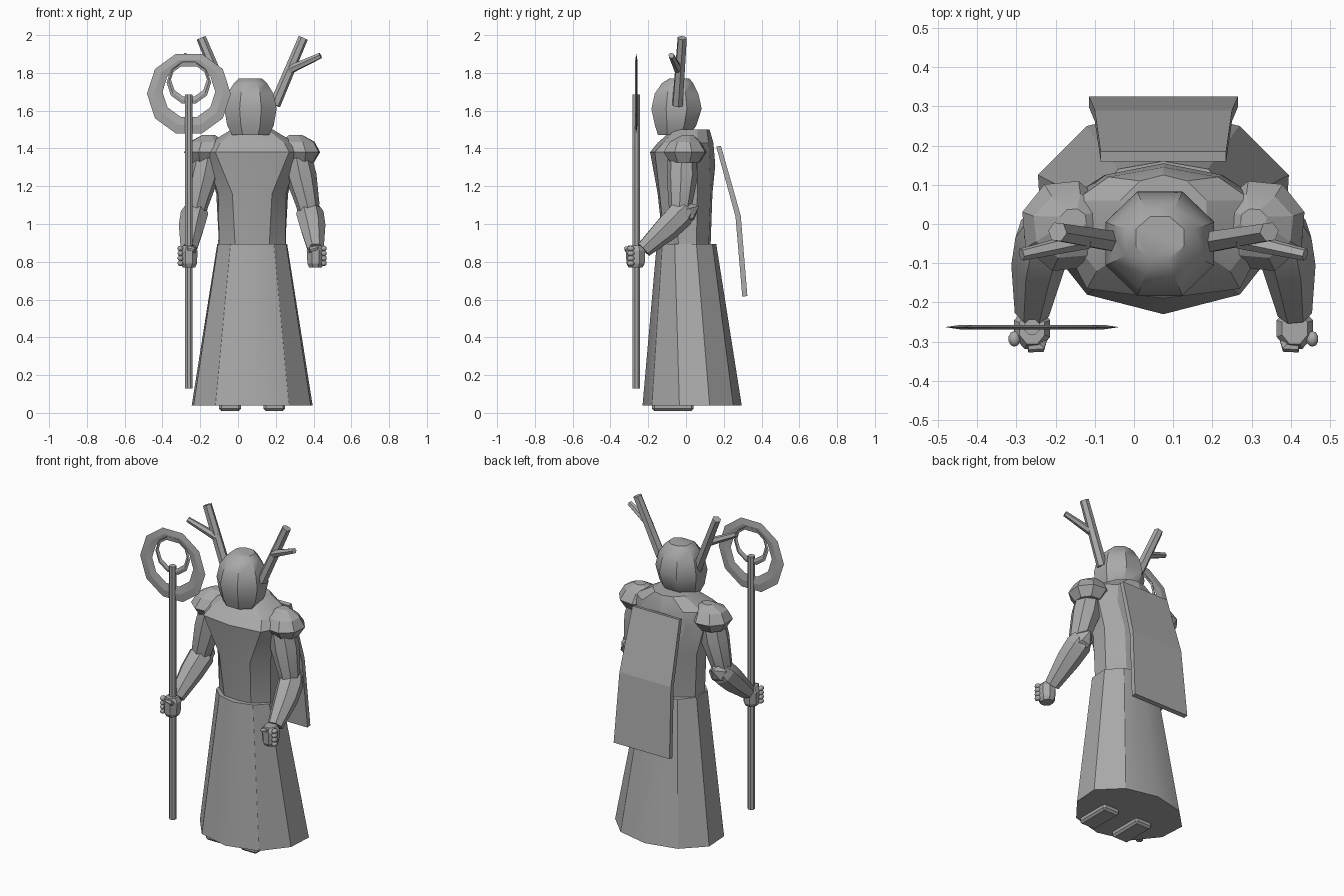
import bpy, bmesh, math
from mathutils import Vector

if "Cube" in bpy.data.objects:
    bpy.data.objects.remove(bpy.data.objects["Cube"])

CX = 0.075  # symmetry plane of the figure
grey = bpy.data.materials.new("stone grey")
grey.diffuse_color = (0.4, 0.4, 0.4, 1)
grey.use_nodes = True
grey.node_tree.nodes["Principled BSDF"].inputs["Base Color"].default_value = grey.diffuse_color


def finish(name, bm, angle=30):
    bmesh.ops.recalc_face_normals(bm, faces=bm.faces)
    me = bpy.data.meshes.new(name)
    bm.to_mesh(me)
    bm.free()
    ob = bpy.data.objects.new(name, me)
    bpy.context.collection.objects.link(ob)
    me.materials.append(grey)
    bpy.context.view_layer.objects.active = ob
    ob.select_set(True)
    bpy.ops.object.shade_smooth_by_angle(angle=math.radians(angle))
    ob.select_set(False)
    return ob


def loft(name, rings, angle=30, closed=False):
    """Skin a list of point rings, capped unless closed on itself."""
    bm = bmesh.new()
    vs = [[bm.verts.new(p) for p in r] for r in rings]
    n = len(vs[0])
    pairs = list(zip(vs, vs[1:])) + ([(vs[-1], vs[0])] if closed else [])
    for a, b in pairs:
        for i in range(n):
            j = (i + 1) % n
            bm.faces.new((a[i], a[j], b[j], b[i]))
    if not closed:
        bm.faces.new(vs[0])
        bm.faces.new(vs[-1])
    return finish(name, bm, angle)


def oval(c, rx, ry, n, turn=0.0):
    """Horizontal ring."""
    return [(c[0] + rx * math.cos(turn + 2 * math.pi * i / n),
             c[1] + ry * math.sin(turn + 2 * math.pi * i / n), c[2]) for i in range(n)]


def half_ring(z, half):
    """Full ring from right-hand points, listed front to back; z may vary per point."""
    right = [(CX + p[0], p[1], p[2] if len(p) > 2 else z) for p in half]
    left = [(2 * CX - x, y, zz) for x, y, zz in reversed(right) if abs(x - CX) > 1e-4]
    return right + left


def limb(name, path, n=6, angle=30):
    """Tube through (centre, radius) stations."""
    pts = [Vector(p) for p, r in path]
    rings = []
    for i, (p, r) in enumerate(path):
        d = (pts[min(i + 1, len(pts) - 1)] - pts[max(i - 1, 0)]).normalized()
        u = d.cross(Vector((0, 1, 0.3))).normalized()
        v = d.cross(u)
        rings.append([pts[i] + r * (math.cos(2 * math.pi * k / n) * u + math.sin(2 * math.pi * k / n) * v)
                      for k in range(n)])
    return loft(name, rings, angle)


def box(name, x0, x1, y0, y1, z0, z1, bevel):
    bm = bmesh.new()
    bmesh.ops.create_cube(bm, size=1)
    for v in bm.verts:
        v.co = ((x0 + x1) / 2 + v.co.x * (x1 - x0), (y0 + y1) / 2 + v.co.y * (y1 - y0),
                (z0 + z1) / 2 + v.co.z * (z1 - z0))
    bmesh.ops.bevel(bm, geom=bm.edges[:], offset=bevel, segments=1, affect='EDGES')
    return finish(name, bm)


def mirror(ob):
    """Copy a right-hand part across the symmetry plane."""
    ob.name = "right_" + ob.name
    bm = bmesh.new()
    bm.from_mesh(ob.data)
    for v in bm.verts:
        v.co.x = 2 * CX - v.co.x
    finish(ob.name.replace("right_", "left_"), bm)


# robe skirt
loft("skirt", [
    half_ring(0.04, [(0, -.23), (.195, -.18), (.31, -.035), (.32, .125), (.195, .25), (0, .295)]),
    half_ring(0.895, [(0, -.155), (.115, -.125), (.18, -.06), (.185, .055), (.115, .14), (0, .16)])])

# torso with sloped yoke
loft("torso", [
    half_ring(0.88, [(0, -.12), (.09, -.11), (.175, -.04), (.175, .055), (.08, .12), (0, .13)]),
    half_ring(1.16, [(0, -.15), (.105, -.14), (.18, -.05), (.19, .06), (.10, .13), (0, .14)]),
    half_ring(1.38, [(0, -.19), (.195, -.165), (.25, -.06), (.25, .06), (.15, .125, 1.32), (0, .155, 1.31)]),
    half_ring(1.43, [(0, -.15), (.17, -.12), (.225, -.05), (.225, .06), (.14, .12), (0, .145)]),
    half_ring(1.50, [(0, -.07), (.08, -.06), (.11, -.02), (.11, .06), (.06, .11), (0, .125)])], 20)

# hooded head
hc = (0.066, -0.05)
loft("head", [oval((hc[0], hc[1] + dy, z), rx, ry, 8, math.pi / 8) for z, rx, ry, dy in
              [(1.47, .105, .09, -.015), (1.52, .133, .118, -.005), (1.61, .15, .144, 0),
               (1.69, .132, .125, 0), (1.745, .095, .09, .005), (1.77, .066, .058, .015)]], 35)

# shoes
mirror(box("shoe", .135, .25, -.18, .04, .01, .06, .012))

# antlers
mirror(limb("antler", [((.195, -.045, 1.63), .03), ((.345, -.02, 1.985), .026)]))
mirror(limb("antler_tine", [((.27, -.04, 1.815), .024), ((.437, -.078, 1.892), .016)]))

# shoulder pads
mirror(loft("shoulder_pad", [oval(c, rx, ry, 8, .3) for c, rx, ry in [
    ((.33, -.005, 1.325), .075, .08), ((.325, -.005, 1.38), .115, .12),
    ((.315, -.005, 1.435), .095, .085), ((.305, .01, 1.472), .035, .03)]], 15))

# arms
mirror(limb("upper_arm", [((.31, -.02, 1.37), .075), ((.335, -.02, 1.25), .082),
                          ((.37, -.03, 1.10), .062), ((.375, -.035, 1.03), .05)], 8, 20))
mirror(limb("forearm", [((.375, .00, 1.09), .055), ((.38, -.03, 1.05), .075),
                        ((.395, -.10, .98), .07), ((.41, -.225, .865), .045)], 7, 20))
# pointed elbow guard
mirror(limb("elbow_guard", [((.375, .065, 1.095), .006), ((.375, .02, 1.07), .055),
                            ((.38, -.04, 1.04), .06)], 6, 15))

# fists with rounded knuckles
mirror(loft("fist", [oval((.41, -.267, z), rx, ry, 8, .39) for z, rx, ry in
                     [(.77, .036, .04), (.79, .046, .052), (.86, .05, .056), (.885, .035, .042)]], 20))
for k in range(4):
    bm = bmesh.new()
    bmesh.ops.create_icosphere(bm, subdivisions=2, radius=.0155)
    for v in bm.verts:
        v.co = (.455 + v.co.x, -.293 + v.co.y * 1.3, .792 + k * .026 + v.co.z)
    mirror(finish("knuckle_%d" % (k + 1), bm))
mirror(limb("thumb", [((.378, -.27, .84), .014), ((.39, -.315, .868), .015), ((.42, -.318, .872), .01)], 6))

# hanging back cape, a bent slab
cape = [(1.41, .160, .185, .16), (1.04, .262, .290, .175), (.615, .298, .325, .19)]
loft("cape", [[(CX - w, y0, z), (CX + w, y0, z), (CX + w, y1, z + .004), (CX - w, y1, z + .004)]
              for z, y0, y1, w in cape], 5)

# staff shaft
SX, SY = -.26, -.263
loft("staff", [oval((SX, SY, z), .021, .021, 8, .39) for z in (.13, 1.685)])


def blade_ring(name, zo, ro, zi, ri, t):
    """Upright ten-sided ring with sharp rims and a thick middle."""
    rings = []
    for k in range(10):
        a = 2 * math.pi * k / 10
        o = (SX + ro * math.cos(a), zo + ro * math.sin(a))
        i = (SX + ri * math.cos(a), zi + ri * math.sin(a))
        m = ((o[0] + i[0]) / 2, (o[1] + i[1]) / 2)
        rings.append([(o[0], SY, o[1]), (m[0], SY - t, m[1]), (i[0], SY, i[1]), (m[0], SY + t, m[1])])
    loft(name, rings, 10, True)


# staff head: large ring and inner crescent
blade_ring("staff_ring", 1.69, .222, 1.70, .14, .006)
blade_ring("staff_crescent", 1.75, .118, 1.765, .095, .005)
